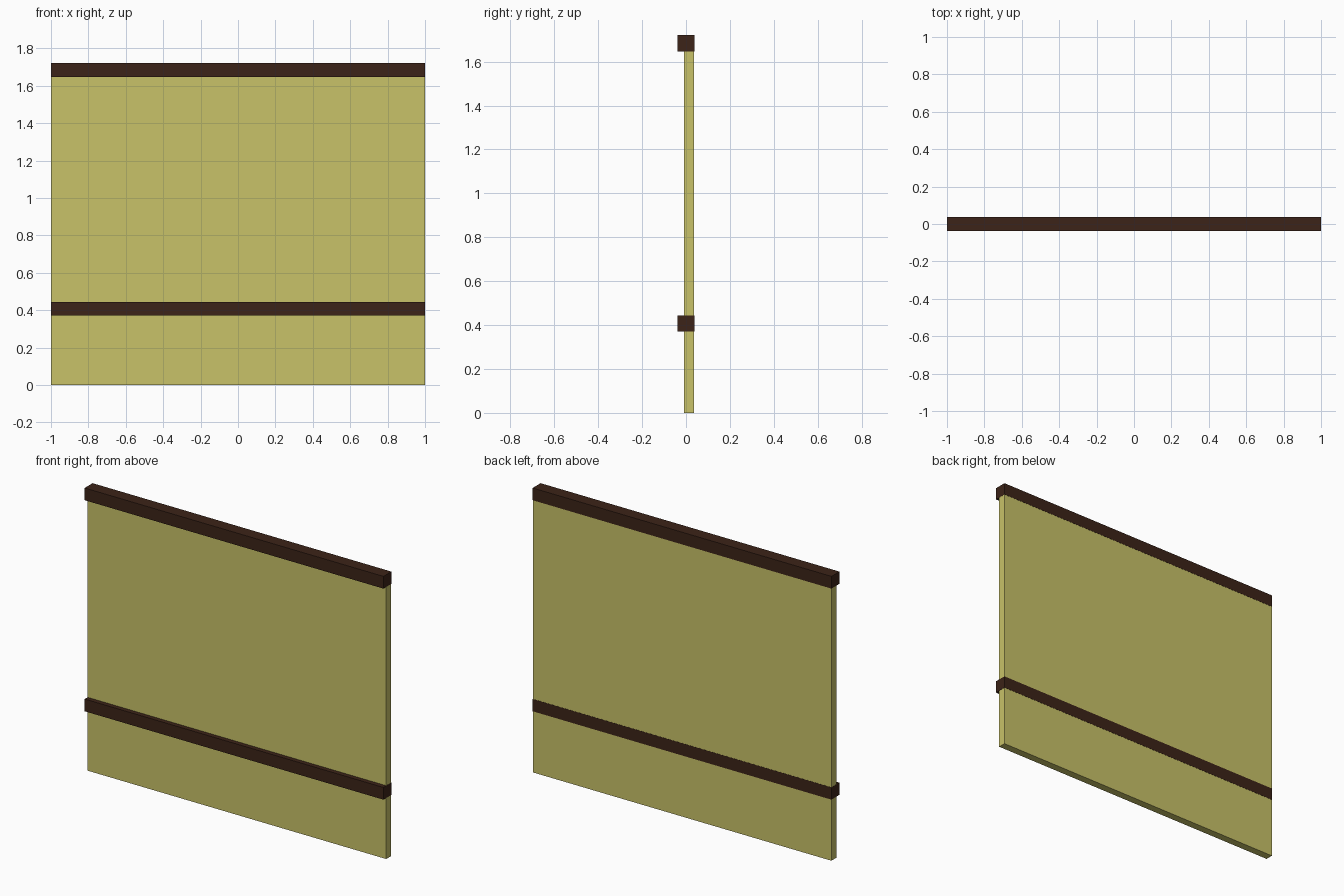
import bpy

if "Cube" in bpy.data.objects:
    bpy.data.objects.remove(bpy.data.objects["Cube"])


def material(name, color):
    m = bpy.data.materials.new(name)
    m.diffuse_color = color
    m.use_nodes = True
    m.node_tree.nodes["Principled BSDF"].inputs["Base Color"].default_value = m.diffuse_color
    return m


def box(name, x, y, z, mat):
    """Box from (min, max) ranges on each axis."""
    bpy.ops.mesh.primitive_cube_add(size=1, location=[(a + b) / 2 for a, b in (x, y, z)])
    ob = bpy.context.object
    ob.name = name
    ob.scale = [b - a for a, b in (x, y, z)]
    bpy.ops.object.transform_apply(location=False, rotation=False, scale=True)
    ob.data.materials.append(mat)
    return ob


plaster = material("plaster", (0.58, 0.54, 0.14, 1))
wood = material("dark_wood", (0.045, 0.017, 0.009, 1))

# Wall panel, set just inside the rail faces at the back and ends
box("wall_panel", (-0.999, 0.999), (-0.01, 0.037), (0, 1.66), plaster)

# Square rails: proud at the front, flush at the back
for name, z in (("lower_rail", 0.37), ("top_rail", 1.647)):
    box(name, (-1, 1), (-0.038, 0.038), (z, z + 0.074), wood)
